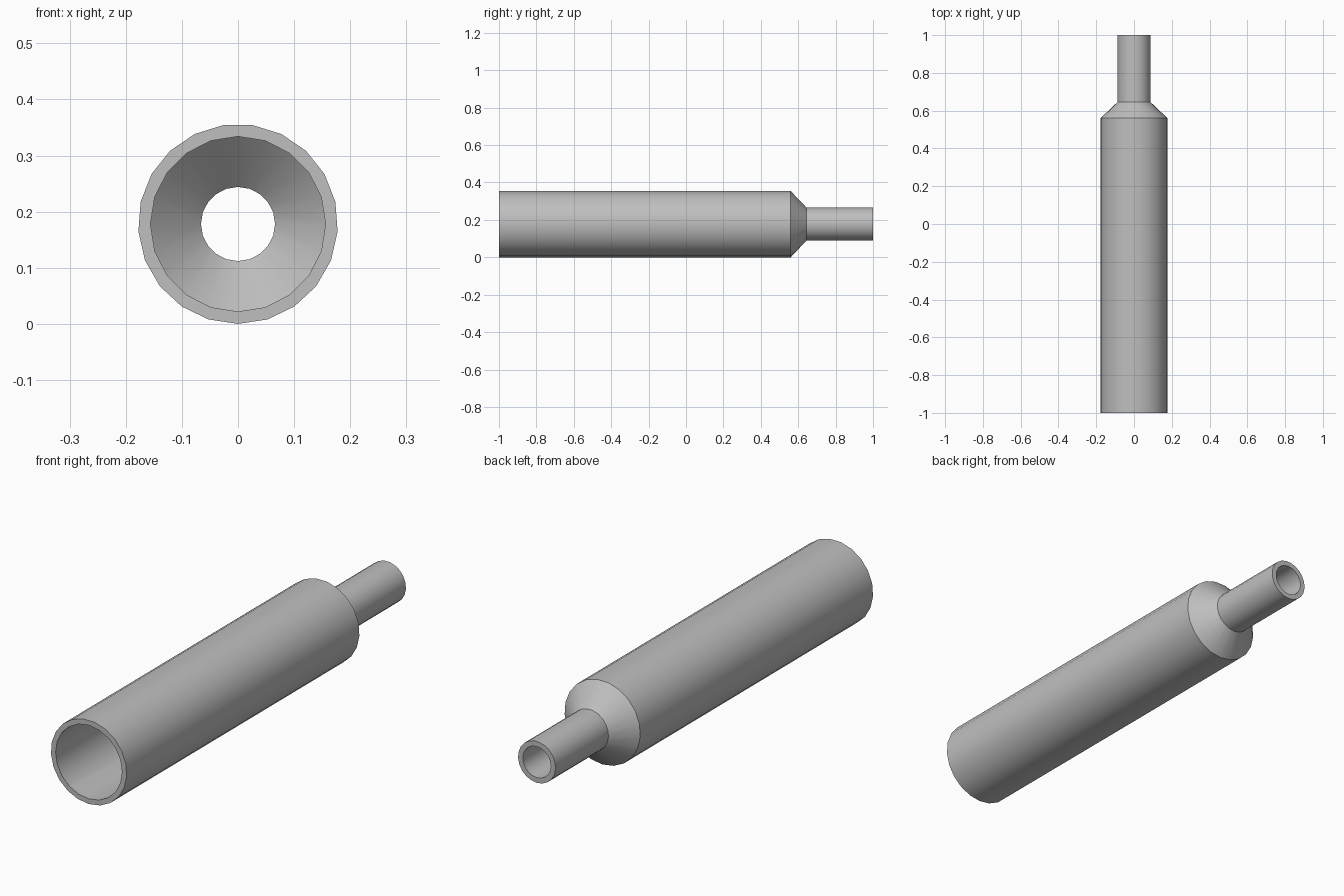
import bpy, bmesh, math

if "Cube" in bpy.data.objects:
    bpy.data.objects.remove(bpy.data.objects["Cube"], do_unlink=True)

RADIUS = 0.178

metal = bpy.data.materials.new("plain grey")
metal.use_nodes = True
grey = (0.52, 0.52, 0.52, 1)
metal.diffuse_color = grey
metal.node_tree.nodes["Principled BSDF"].inputs["Base Color"].default_value = grey


def lathe(name, profile, sides):
    """Closed solid turned around the y axis from (y, radius) pairs."""
    bm = bmesh.new()
    rings = []
    for y, r in profile:
        angles = [2 * math.pi * i / sides for i in range(sides)]
        rings.append([bm.verts.new((r * math.sin(a), y, RADIUS - r * math.cos(a)))
                      for a in angles])
    for a, b in zip(rings, rings[1:]):
        for i in range(sides):
            j = (i + 1) % sides
            bm.faces.new((a[i], a[j], b[j], b[i]))
    bm.faces.new(rings[0])
    bm.faces.new(rings[-1])
    bmesh.ops.recalc_face_normals(bm, faces=bm.faces)
    mesh = bpy.data.meshes.new(name)
    bm.to_mesh(mesh)
    bm.free()
    mesh.materials.append(metal)
    obj = bpy.data.objects.new(name, mesh)
    bpy.context.collection.objects.link(obj)
    return obj


# Outer wall: wide barrel, tapered shoulder, narrow pipe
tube = lathe("stepped_tube",
             [(-1, RADIUS), (0.56, RADIUS), (0.645, 0.088), (1, 0.088)], 21)

# Hollow passage running through both ends
bore = lathe("bore_cutter",
             [(-1.1, 0.156), (0.55, 0.156), (0.635, 0.066), (1.1, 0.066)], 20)
bore.hide_render = True

cut = tube.modifiers.new("bore", "BOOLEAN")
cut.operation = "DIFFERENCE"
cut.solver = "EXACT"
cut.object = bore

bpy.ops.object.select_all(action="DESELECT")
tube.select_set(True)
bpy.context.view_layer.objects.active = tube
bpy.ops.object.modifier_apply(modifier=cut.name)
bpy.data.objects.remove(bore, do_unlink=True)
bpy.ops.object.shade_smooth_by_angle(angle=math.radians(30))
